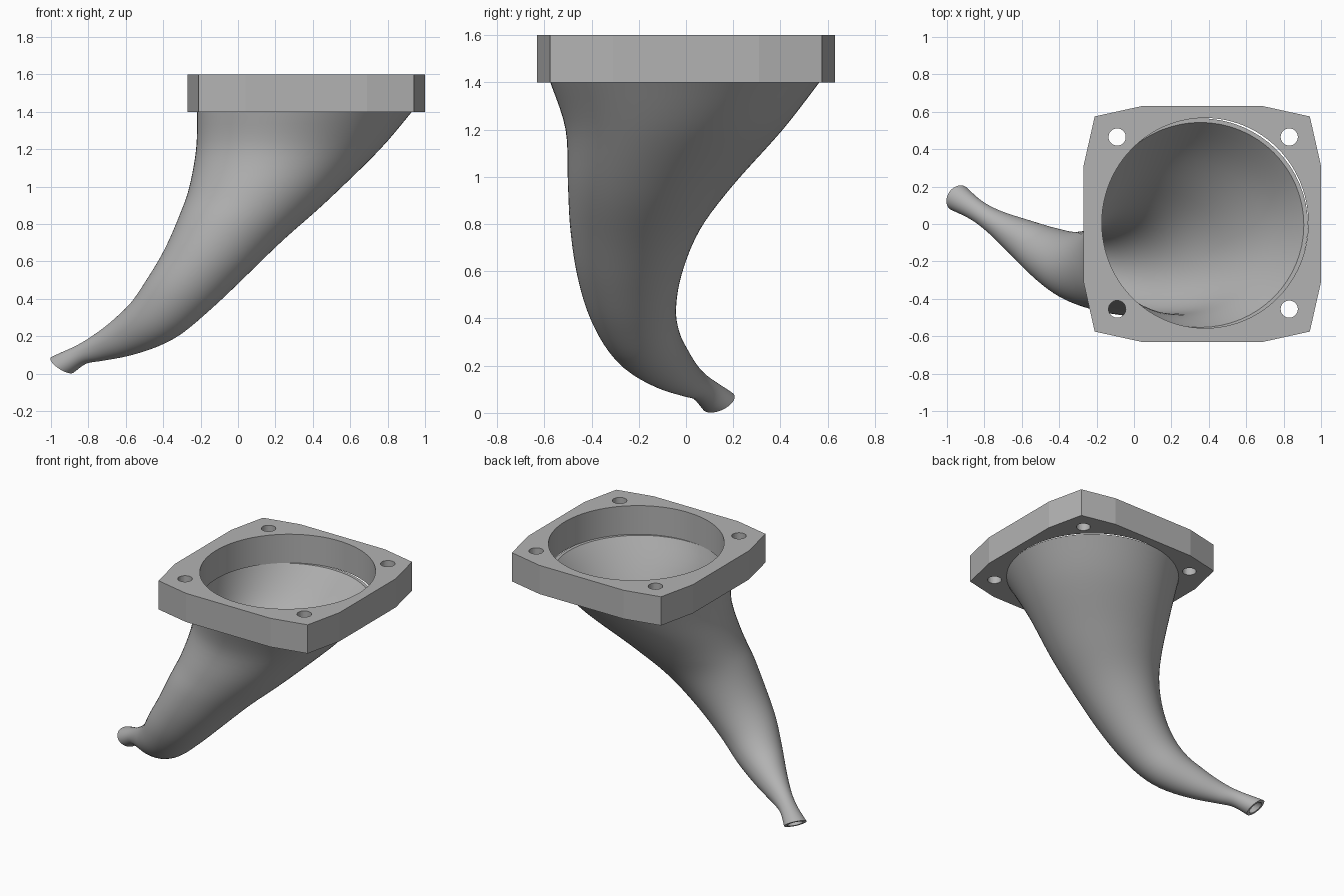
import bpy, bmesh, math
from mathutils import Vector

if "Cube" in bpy.data.objects:
    bpy.data.objects.remove(bpy.data.objects["Cube"])

SIDES, STEPS = 64, 5

grey = bpy.data.materials.new("plain grey")
grey.diffuse_color = (0.45, 0.45, 0.45, 1)
grey.use_nodes = True
grey.node_tree.nodes["Principled BSDF"].inputs["Base Color"].default_value = grey.diffuse_color


def finish(name, bm, smooth=True):
    bmesh.ops.recalc_face_normals(bm, faces=bm.faces)
    me = bpy.data.meshes.new(name)
    bm.to_mesh(me)
    bm.free()
    me.materials.append(grey)
    ob = bpy.data.objects.new(name, me)
    bpy.context.collection.objects.link(ob)
    bpy.ops.object.select_all(action='DESELECT')
    bpy.context.view_layer.objects.active = ob
    ob.select_set(True)
    if smooth:
        bpy.ops.object.shade_smooth_by_angle(angle=math.radians(35))
    return ob


def prism(bm, outline, z0, z1):
    lo = [bm.verts.new((x, y, z0)) for x, y in outline]
    hi = [bm.verts.new((x, y, z1)) for x, y in outline]
    n = len(outline)
    bm.faces.new(lo[::-1])
    bm.faces.new(hi)
    for i in range(n):
        j = (i + 1) % n
        bm.faces.new((lo[i], lo[j], hi[j], hi[i]))


def ellipse(cx, cy, rx, ry, n):
    return [(cx + rx * math.cos(2 * math.pi * i / n),
             cy + ry * math.sin(2 * math.pi * i / n)) for i in range(n)]


# Mounting flange: bowed square outline, mirrored about its centre
quarter = [(0.635, 0.31), (0.575, 0.575), (0.325, 0.63)]
half = quarter + [(-x, y) for x, y in quarter[::-1]]
outline = [(x + 0.365, y) for x, y in half + [(-x, -y) for x, y in half]]
bm = bmesh.new()
prism(bm, outline, 1.4, 1.6)
flange = finish("flange", bm, smooth=False)

# Cutters: large opening with one flattened side, and four bolt holes
bm = bmesh.new()
opening = []
for x, y in ellipse(0.38, 0.005, 0.552, 0.562, 96):
    over = max(0, x * 0.894 + y * 0.447 - 0.8985)
    opening.append((x - over * 0.894, y - over * 0.447))
prism(bm, opening, 1.3, 1.7)
for sx in (-1, 1):
    for sy in (-1, 1):
        prism(bm, ellipse(0.37 + 0.46 * sx, 0.005 + 0.46 * sy, 0.046, 0.046, 32), 1.3, 1.7)
cutter = finish("hole_cutter", bm)
cutter.hide_render = True

bpy.context.view_layer.objects.active = flange
mod = flange.modifiers.new("holes", 'BOOLEAN')
mod.operation, mod.solver, mod.object = 'DIFFERENCE', 'EXACT', cutter
bpy.ops.object.modifier_apply(modifier="holes")
bpy.data.objects.remove(cutter)
bpy.ops.object.select_all(action='DESELECT')
flange.select_set(True)
bpy.ops.object.shade_smooth_by_angle(angle=math.radians(10))

# Horn sections: centre, axis, sideways radius, front-plane radius
sections = [
    ((0.355, -0.005, 1.40), (0, 0, 1), 0.570, 0.575),
    ((0.268, -0.050, 1.20), (0, 0, 1), 0.460, 0.492),
    ((0.120, -0.150, 0.965), (0.04, 0, 1), 0.350, 0.385),
    ((-0.030, -0.215, 0.78), (0.17, 0, 1), 0.275, 0.294),
    ((-0.175, -0.240, 0.59), (0.27, 0, 1), 0.222, 0.233),
    ((-0.320, -0.225, 0.42), (0.47, -0.05, 1), 0.183, 0.188),
    ((-0.455, -0.165, 0.285), (0.68, -0.25, 0.85), 0.148, 0.151),
    ((-0.610, -0.070, 0.195), (0.75, -0.45, 0.50), 0.103, 0.108),
    ((-0.750, 0.015, 0.135), (0.78, -0.50, 0.38), 0.066, 0.072),
    ((-0.845, 0.075, 0.098), (0.70, -0.47, 0.55), 0.058, 0.056),
    ((-0.940, 0.138, 0.046), (0.50, -0.35, 0.79), 0.073, 0.073),
]


def flat(s):
    return [*s[0], *Vector(s[1]).normalized(), s[2], s[3]]


# Smooth interpolation between the sections
keys = [flat(s) for s in sections]
samples = []
for i in range(len(keys) - 1):
    p0, p1 = keys[max(i - 1, 0)], keys[i]
    p2, p3 = keys[i + 1], keys[min(i + 2, len(keys) - 1)]
    for k in range(STEPS):
        t = k / STEPS
        samples.append([0.5 * (2 * b + (c - a) * t + (2 * a - 5 * b + 4 * c - d) * t * t
                               + (3 * b - a - 3 * c + d) * t ** 3)
                        for a, b, c, d in zip(p0, p1, p2, p3)])
samples.append(keys[-1])


def ring(bm, s, wall):
    c, n = Vector(s[:3]), Vector(s[3:6]).normalized()
    side = Vector((0, 1, 0))
    u = (side - n * side.dot(n)).normalized()
    v = u.cross(n)
    return [bm.verts.new(c + u * math.sin(a) * (s[6] - wall) + v * math.cos(a) * (s[7] - wall))
            for a in (2 * math.pi * i / SIDES for i in range(SIDES))]


# Hollow horn: outer skin down, inner skin back up, closed at the rim
bm = bmesh.new()
rings = [ring(bm, s, 0) for s in samples]
rings += [ring(bm, s, 0.022) for s in reversed(samples)]
for a, b in zip(rings, rings[1:] + rings[:1]):
    for i in range(SIDES):
        j = (i + 1) % SIDES
        bm.faces.new((a[i], a[j], b[j], b[i]))
finish("horn", bm)
